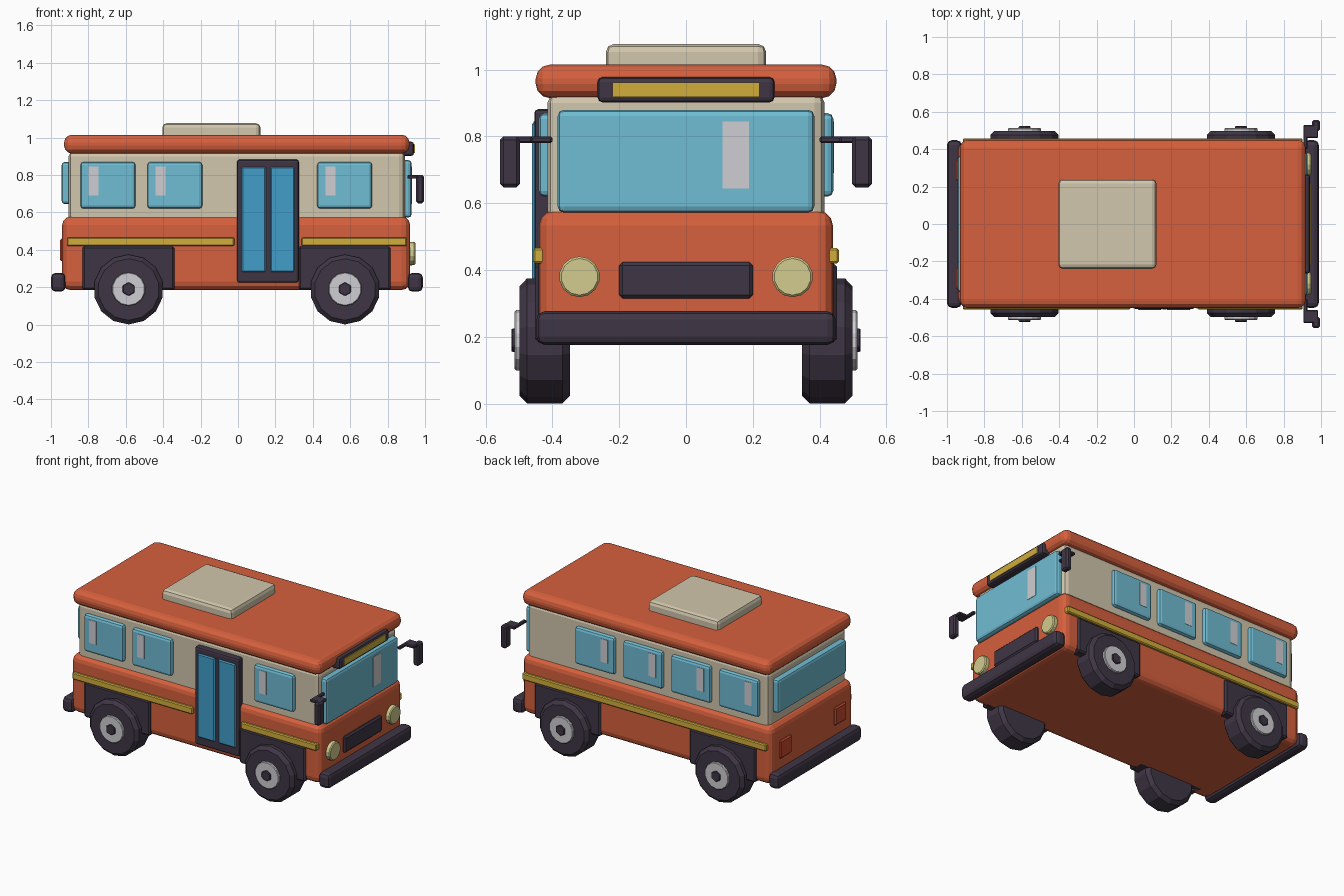
import bpy, bmesh, math
from mathutils import Matrix, Vector

cube = bpy.data.objects.get("Cube")
if cube:
    bpy.data.objects.remove(cube, do_unlink=True)


def make_material(name, rgb):
    linear = [((c / 255 + 0.055) / 1.055) ** 2.4 for c in rgb] + [1]
    mat = bpy.data.materials.new(name)
    mat.use_nodes = True
    mat.diffuse_color = linear
    for node in mat.node_tree.nodes:
        if node.type == 'BSDF_PRINCIPLED':
            node.inputs["Base Color"].default_value = linear
    return mat


ORANGE = make_material("orange paint", (214, 96, 61))
BEIGE = make_material("beige paint", (210, 199, 173))
GLASS = make_material("window blue", (112, 188, 211))
DOOR = make_material("door blue", (65, 158, 201))
DARK = make_material("dark trim", (63, 54, 69))
YELLOW = make_material("yellow trim", (209, 173, 60))
LAMP = make_material("pale lamp", (210, 204, 141))
SILVER = make_material("silver", (207, 207, 211))
RED = make_material("tail red", (203, 76, 47))


def finish(name, bm, mat, bevel, segments):
    mesh = bpy.data.meshes.new(name)
    bm.to_mesh(mesh)
    bm.free()
    mesh.materials.append(mat)
    obj = bpy.data.objects.new(name, mesh)
    bpy.context.collection.objects.link(obj)
    if bevel:
        mod = obj.modifiers.new("bevel", 'BEVEL')
        mod.width = bevel
        mod.segments = segments
        mod.limit_method = 'ANGLE'
        mod.angle_limit = math.radians(40)
    return obj


def box(name, mat, x, y, z, bevel=0.0, segments=2):
    """Box given by its (min, max) range on each axis."""
    bm = bmesh.new()
    bmesh.ops.create_cube(bm, size=1)
    ranges = [sorted(r) for r in (x, y, z)]
    size = Vector([b - a for a, b in ranges])
    mid = Vector([(a + b) / 2 for a, b in ranges])
    for v in bm.verts:
        v.co = v.co * size + mid
    return finish(name, bm, mat, bevel, segments)


def disc(name, mat, center, radius, depth, axis, sides, bevel=0.0):
    """Cylinder along x or y with a vertex pointing down."""
    bm = bmesh.new()
    turn = Matrix.Rotation(math.pi / 2, 4, 'Y' if axis == 'x' else 'X')
    spin = Matrix.Rotation(math.pi / 2 if axis == 'x' else 0, 4, 'Z')
    bmesh.ops.create_cone(bm, cap_ends=True, segments=sides, radius1=radius,
                          radius2=radius, depth=depth,
                          matrix=Matrix.Translation(center) @ turn @ spin)
    return finish(name, bm, mat, bevel, 1)


# Body shell
box("lower_body", ORANGE, (-0.94, 0.92), (-0.44, 0.44), (0.185, 0.578), 0.045, 3)
box("cabin", BEIGE, (-0.905, 0.892), (-0.415, 0.415), (0.5, 0.93), 0.03)
box("roof", ORANGE, (-0.93, 0.917), (-0.45, 0.45), (0.915, 1.015), 0.042, 3)
box("roof_hatch", BEIGE, (-0.405, 0.12), (-0.24, 0.24), (0.99, 1.077), 0.024, 2)


# Side windows with a glint strip
def side_window(x, side):
    tag = "left" if side > 0 else "right"
    box(f"{tag}_window", GLASS, (x - 0.147, x + 0.147), (side * 0.39, side * 0.441),
        (0.62, 0.87), 0.017)
    box(f"{tag}_window_glint", SILVER, (x - 0.103, x - 0.05),
        (side * 0.438, side * 0.443), (0.69, 0.845))


for x in (-0.695, -0.338, 0.57):
    side_window(x, -1)
for i in range(4):
    side_window(-0.695 + 0.357 * i, 1)

# Windscreen and rear window
box("windscreen", GLASS, (0.86, 0.928), (-0.384, 0.384), (0.572, 0.88), 0.018)
box("windscreen_glint", SILVER, (0.925, 0.931), (0.11, 0.188), (0.645, 0.845))
box("rear_window", GLASS, (-0.943, -0.88), (-0.365, 0.365), (0.645, 0.87), 0.017)

# Entrance door on the right side
box("door_frame", DARK, (-0.005, 0.325), (-0.454, -0.38), (0.225, 0.882), 0.012)
for x in (0.018, 0.172):
    box("door_panel", DOOR, (x, x + 0.132), (-0.461, -0.44), (0.28, 0.845), 0.008, 1)
box("door_divider", DARK, (0.152, 0.17), (-0.457, -0.44), (0.28, 0.845))

# Trim stripes, broken by the door
for x, side in (((-0.915, -0.02), -1), ((0.34, 0.902), -1), ((-0.915, 0.902), 1)):
    box("side_stripe", YELLOW, x, (side * 0.42, side * 0.458), (0.42, 0.466), 0.006, 1)

# Wheels and arches, mirrored on both sides
for x, arch in ((-0.585, (-0.832, -0.34)), (0.572, (0.325, 0.815))):
    for s in (-1, 1):
        box("wheel_arch", DARK, arch, (s * 0.34, s * 0.452), (0.185, 0.42), 0.01, 1)
        disc("tire", DARK, (x, s * 0.423, 0.188), 0.187, 0.15, 'y', 14, 0.022)
        disc("wheel_rim", SILVER, (x, s * 0.48, 0.19), 0.09, 0.066, 'y', 14, 0.004)
        disc("wheel_cap", DARK, (x, s * 0.49, 0.19), 0.037, 0.066, 'y', 6, 0.004)

# Bumpers and front panel
box("front_bumper", DARK, (0.908, 0.988), (-0.448, 0.448), (0.176, 0.277), 0.025)
box("rear_bumper", DARK, (-1.0, -0.922), (-0.448, 0.448), (0.176, 0.277), 0.025)
box("grille", DARK, (0.89, 0.937), (-0.2, 0.2), (0.315, 0.424), 0.01, 1)
box("sign_box", DARK, (0.87, 0.941), (-0.265, 0.265), (0.902, 0.978), 0.015)
box("sign_panel", YELLOW, (0.93, 0.946), (-0.22, 0.22), (0.918, 0.962))

# Lamps and mirrors
for s in (-1, 1):
    disc("headlight", LAMP, (0.925, s * 0.319, 0.38), 0.061, 0.046, 'x', 14, 0.006)
    box("tail_light", RED, (-0.952, -0.92), (s * 0.23, s * 0.35), (0.34, 0.46), 0.008, 1)
    box("mirror_arm", DARK, (0.905, 0.985), (s * 0.46, s * 0.53), (0.78, 0.80), 0.005, 1)
    box("mirror_bracket", DARK, (0.905, 0.928), (s * 0.40, s * 0.48), (0.78, 0.80), 0.005, 1)
    box("mirror_head", DARK, (0.953, 0.994), (s * 0.497, s * 0.557), (0.648, 0.80), 0.01, 1)
